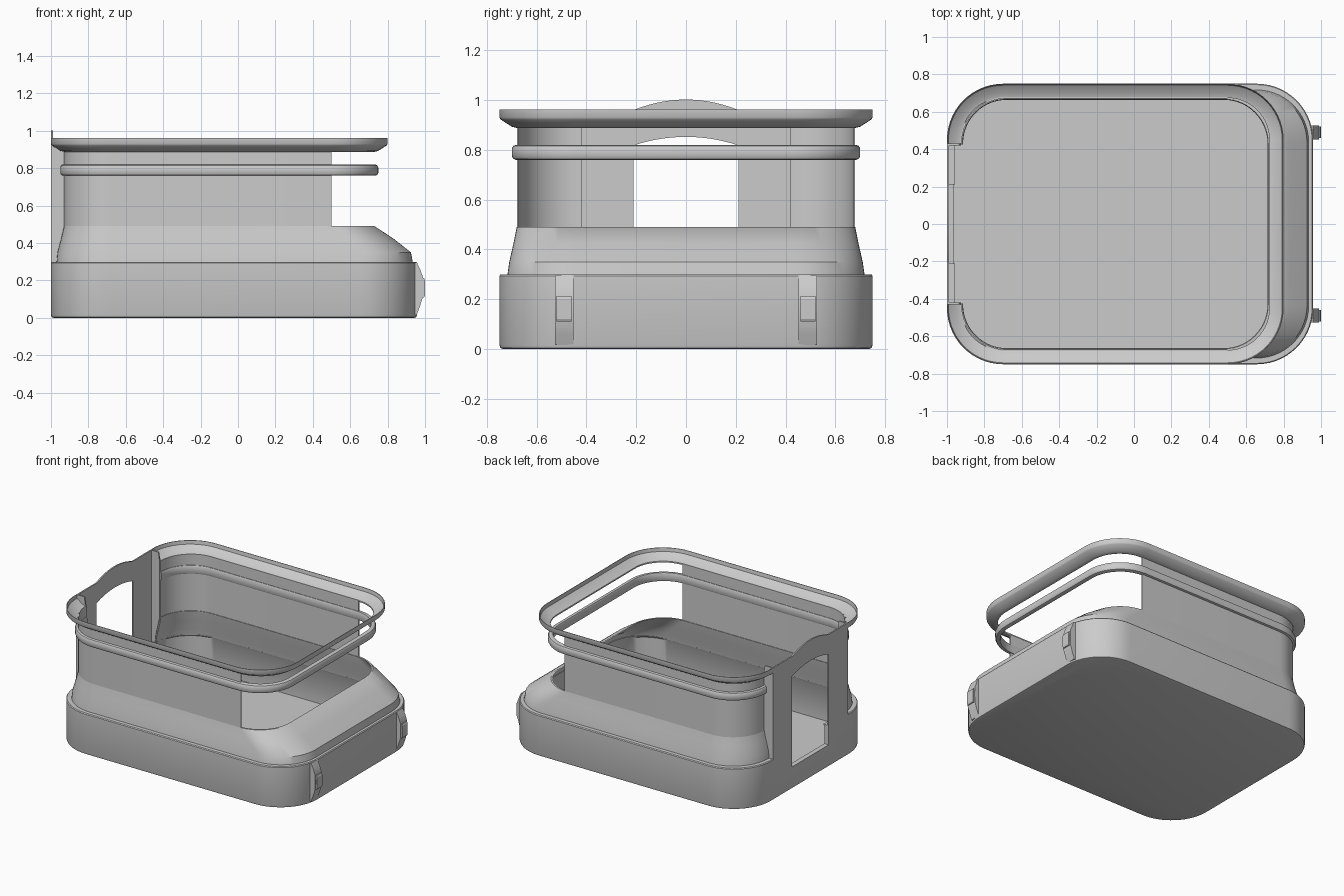
import bpy, bmesh
from math import sin, cos, pi

if "Cube" in bpy.data.objects:
    bpy.data.objects.remove(bpy.data.objects["Cube"])

SEG = 14          # segments per rounded corner
BACK = 0.425      # half width of the flat back panel


def arc(cx, cy, r, a0, a1):
    return [(cx + r * cos(a0 + (a1 - a0) * i / SEG), cy + r * sin(a0 + (a1 - a0) * i / SEG))
            for i in range(SEG + 1)]


def plan(kind, x0, x1, hy, r):
    """Rounded rectangle: closed loop, open at the back, or one side wall only."""
    back = arc(x0 + r, hy - r, r, pi, pi / 2)
    front = arc(x1 - r, hy - r, r, pi / 2, 0)
    if kind == "side":
        return [(x0, BACK)] + back + [(0.5, hy)]
    half = back + front
    if kind == "open":
        half = [(x0, BACK)] + half
    return half + [(x, -y) for x, y in reversed(half)]


def smooth(ob, angle=0.6):
    bpy.ops.object.select_all(action='DESELECT')
    ob.select_set(True)
    bpy.context.view_layer.objects.active = ob
    bpy.ops.object.shade_smooth_by_angle(angle=angle)


def finish(bm, name):
    bmesh.ops.recalc_face_normals(bm, faces=bm.faces)
    me = bpy.data.meshes.new(name)
    bm.to_mesh(me)
    bm.free()
    ob = bpy.data.objects.new(name, me)
    bpy.context.collection.objects.link(ob)
    return ob


def sweep(name, kind, rings, mirror=False, shade=True):
    """Skin a stack of rings (x0, x1, half_y, radius, z)."""
    bm = bmesh.new()
    loops = []
    for x0, x1, hy, r, z in rings:
        loops.append([bm.verts.new((x, y, z)) for x, y in plan(kind, x0, x1, hy, r)])
    n, m = len(loops[0]), len(loops)
    closed = kind == "closed"
    for j in range(m - 1 if closed else m):
        a, b = loops[j], loops[(j + 1) % m]
        for i in range(n if closed else n - 1):
            k = (i + 1) % n
            bm.faces.new((a[i], a[k], b[k], b[i]))
    if closed:
        bm.faces.new(loops[0])
        bm.faces.new(loops[-1])
    else:
        bm.faces.new([l[0] for l in loops])
        bm.faces.new([l[-1] for l in loops])
    ob = finish(bm, name)
    if shade:
        smooth(ob)
    if mirror:
        mod = ob.modifiers.new("mirror", 'MIRROR')
        mod.use_axis = (False, True, False)
        mod.use_mirror_merge = False
    return ob


def prism(name, pts, axis, lo, hi):
    """Extrude a 2D outline along x (pts are y,z) or y (pts are x,z), flat shaded."""
    bm = bmesh.new()
    put = (lambda p, t: (t, p[0], p[1])) if axis == 'x' else (lambda p, t: (p[0], t, p[1]))
    a = [bm.verts.new(put(p, lo)) for p in pts]
    b = [bm.verts.new(put(p, hi)) for p in pts]
    bm.faces.new(a)
    bm.faces.new(b)
    for i in range(len(pts)):
        k = (i + 1) % len(pts)
        bm.faces.new((a[i], a[k], b[k], b[i]))
    return finish(bm, name)


def hump(y, z, h, n=24):
    """Shallow circular arch running from +y to -y."""
    return [(y * (1 - 2 * i / n), z + h * (1 - (1 - 2 * i / n) ** 2)) for i in range(n + 1)]


# base tray, hollow with a thin floor
base = sweep("base_tray", "closed", [
    (-0.985, 0.942, 0.735, 0.285, 0.0), (-0.996, 0.953, 0.746, 0.296, 0.004),
    (-1.0, 0.957, 0.75, 0.3, 0.016), (-1.0, 0.957, 0.75, 0.3, 0.294),
    (-0.995, 0.952, 0.745, 0.295, 0.3), (-0.957, 0.917, 0.705, 0.27, 0.3),
    (-0.965, 0.922, 0.715, 0.27, 0.285), (-0.965, 0.922, 0.715, 0.27, 0.04)], shade=False)

# sloped shoulder, long at the front
t = 0.012
outer = [(-0.97, 0.935, 0.718, 0.28, 0.295), (-0.965, 0.925, 0.71, 0.275, 0.35),
         (-0.945, 0.83, 0.693, 0.262, 0.425), (-0.93, 0.73, 0.68, 0.25, 0.49)]
inner = [(a + t, b - t, c - t, r - t, z - (0.01 if b > 0.75 and z > 0.3 else 0))
         for a, b, c, r, z in reversed(outer)]
sweep("shoulder", "open", outer + inner)

# side walls
w = (-0.93, 0.73, 0.68, 0.25)
wi = (-0.922, 0.722, 0.672, 0.242)
sweep("side_wall", "side", [w + (0.485,), w + (0.9,), wi + (0.9,), wi + (0.485,)], mirror=True)

# rounded bead ring
bead = []
for d, z in [(0, 0.775), (0, 0.805), (0.006, 0.816), (0.016, 0.82), (0.032, 0.82),
             (0.036, 0.812), (0.036, 0.768), (0.032, 0.76), (0.016, 0.76), (0.006, 0.764)]:
    bead.append((-0.95 + d, 0.75 - d, 0.70 - d, 0.27 - d, z))
sweep("bead_ring", "open", bead)

# flared top rim, thin sheet
rim = []
for d, z in [(0.07, 0.888), (0.05, 0.893), (0.005, 0.922), (0, 0.93), (0, 0.962),
             (0.004, 0.962), (0.008, 0.936), (0.05, 0.905), (0.076, 0.898), (0.076, 0.888)]:
    rim.append((-1.0 + d, 0.80 - d, 0.75 - d, 0.30 - d, z))
sweep("top_rim", "open", rim)

# thin flat back panel with arched top, and its side cheeks
panel = prism("back_panel", [(-0.43, 0.285), (0.43, 0.285), (0.43, 0.962)]
              + hump(0.205, 0.962, 0.04) + [(-0.43, 0.962)], 'x', -1.0, -0.99)
for s, label in ((1, "left"), (-1, "right")):
    prism("back_cheek_" + label,
          [(-1.0, 0.29), (-0.962, 0.29), (-0.955, 0.36), (-0.925, 0.49),
           (-0.925, 0.9), (-0.935, 0.962), (-1.0, 0.962)],
          'y', s * 0.42, s * 0.43)

# arched opening cut through panel and tray
cutter = prism("opening_cutter", [(-0.21, 0.16), (0.21, 0.16)] + hump(0.21, 0.818, 0.034),
               'x', -1.1, -0.9)
cutter.hide_render = True
for ob in (panel, base):
    mod = ob.modifiers.new("opening", 'BOOLEAN')
    mod.operation = 'DIFFERENCE'
    mod.solver = 'EXACT'
    mod.object = cutter
    bpy.context.view_layer.objects.active = ob
    bpy.ops.object.modifier_apply(modifier=mod.name)
bpy.data.objects.remove(cutter)
smooth(base)

# front latches: tapered rib plus a catch block
for s, label in ((1, "left"), (-1, "right")):
    y = 0.49 * s
    smooth(prism("latch_rib_" + label,
                 [(0.93, 0.015), (0.955, 0.015), (0.972, 0.06), (0.988, 0.11), (0.99, 0.165),
                  (0.988, 0.22), (0.974, 0.26), (0.957, 0.295), (0.93, 0.295)],
                 'y', y - 0.037, y + 0.037))
    prism("latch_catch_" + label, [(0.96, 0.11), (0.995, 0.11), (1.0, 0.12), (1.0, 0.2),
                                   (0.995, 0.212), (0.96, 0.212)], 'y', y - 0.03, y + 0.03)
